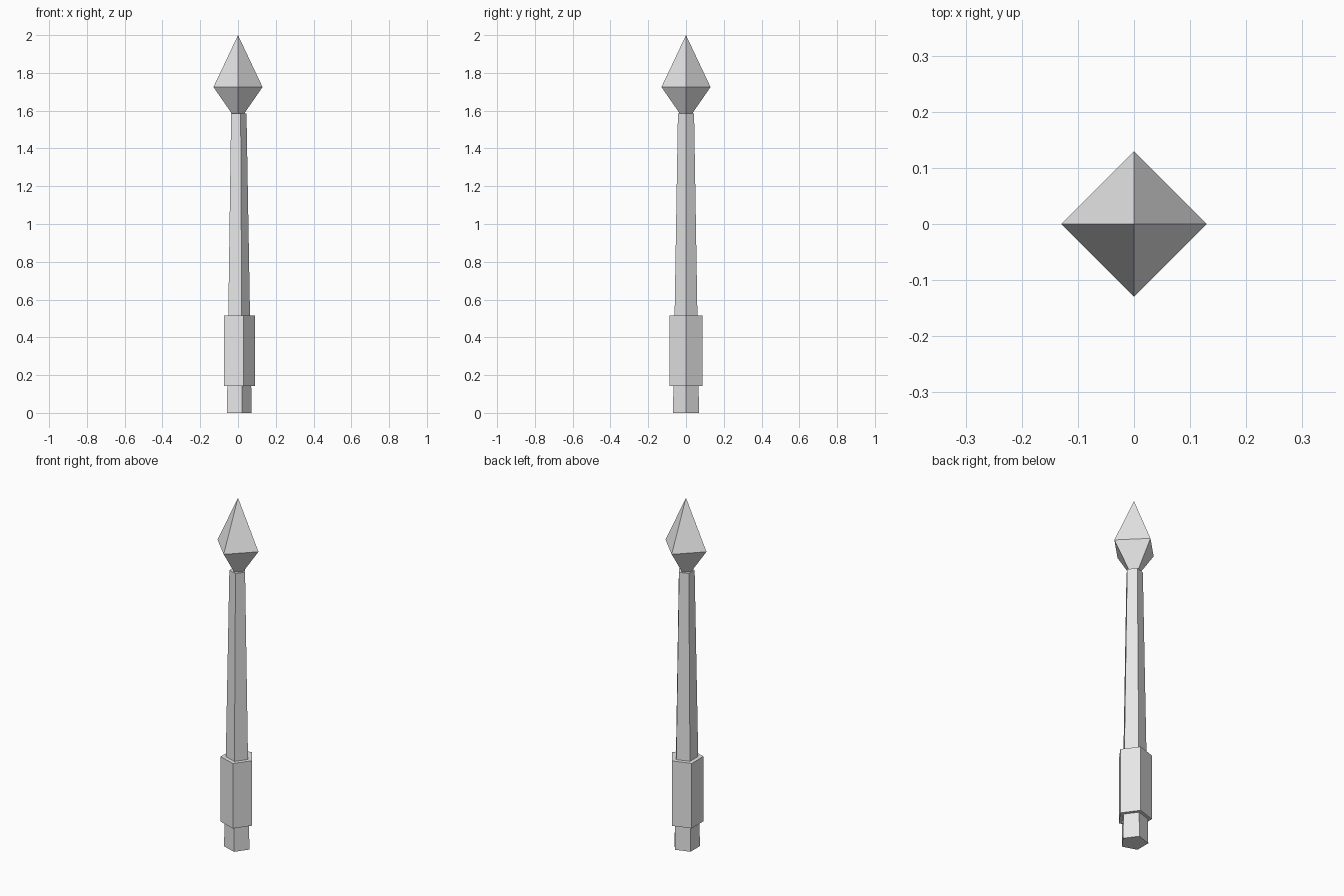
import bpy, bmesh, math

if "Cube" in bpy.data.objects:
    bpy.data.objects.remove(bpy.data.objects["Cube"])

grey = bpy.data.materials.new("light_grey")
grey.diffuse_color = (0.8, 0.8, 0.8, 1)
grey.use_nodes = True
grey.node_tree.nodes["Principled BSDF"].inputs["Base Color"].default_value = grey.diffuse_color


def lathe(name, sides, rings):
    """Closed faceted solid from (radius, z) rings; radius 0 makes a point."""
    bm = bmesh.new()
    loops = []
    for r, z in rings:
        n = sides if r > 0 else 1
        loops.append([bm.verts.new((r * math.cos(math.tau * i / sides),
                                    r * math.sin(math.tau * i / sides), z))
                      for i in range(n)])
    for a, b in zip(loops, loops[1:]):
        for i in range(sides):
            j = (i + 1) % sides
            quad = [a[i % len(a)], a[j % len(a)], b[j % len(b)], b[i % len(b)]]
            bm.faces.new(list(dict.fromkeys(quad)))
    for loop in (loops[0], loops[-1]):
        if len(loop) > 2:
            bm.faces.new(loop)
    bmesh.ops.recalc_face_normals(bm, faces=bm.faces)
    mesh = bpy.data.meshes.new(name)
    bm.to_mesh(mesh)
    bm.free()
    mesh.materials.append(grey)
    obj = bpy.data.objects.new(name, mesh)
    bpy.context.collection.objects.link(obj)
    return obj


# Tapered five-sided shaft
lathe("shaft", 5, [(0.0725, 0), (0.045, 1.585)])
# Thicker five-sided grip
lathe("grip", 5, [(0.0905, 0.142), (0.0905, 0.515)])
# Four-sided pointed head, its lower tip sunk into the shaft
lathe("spear_head", 4, [(0, 1.537), (0.13, 1.725), (0, 2.0)])
